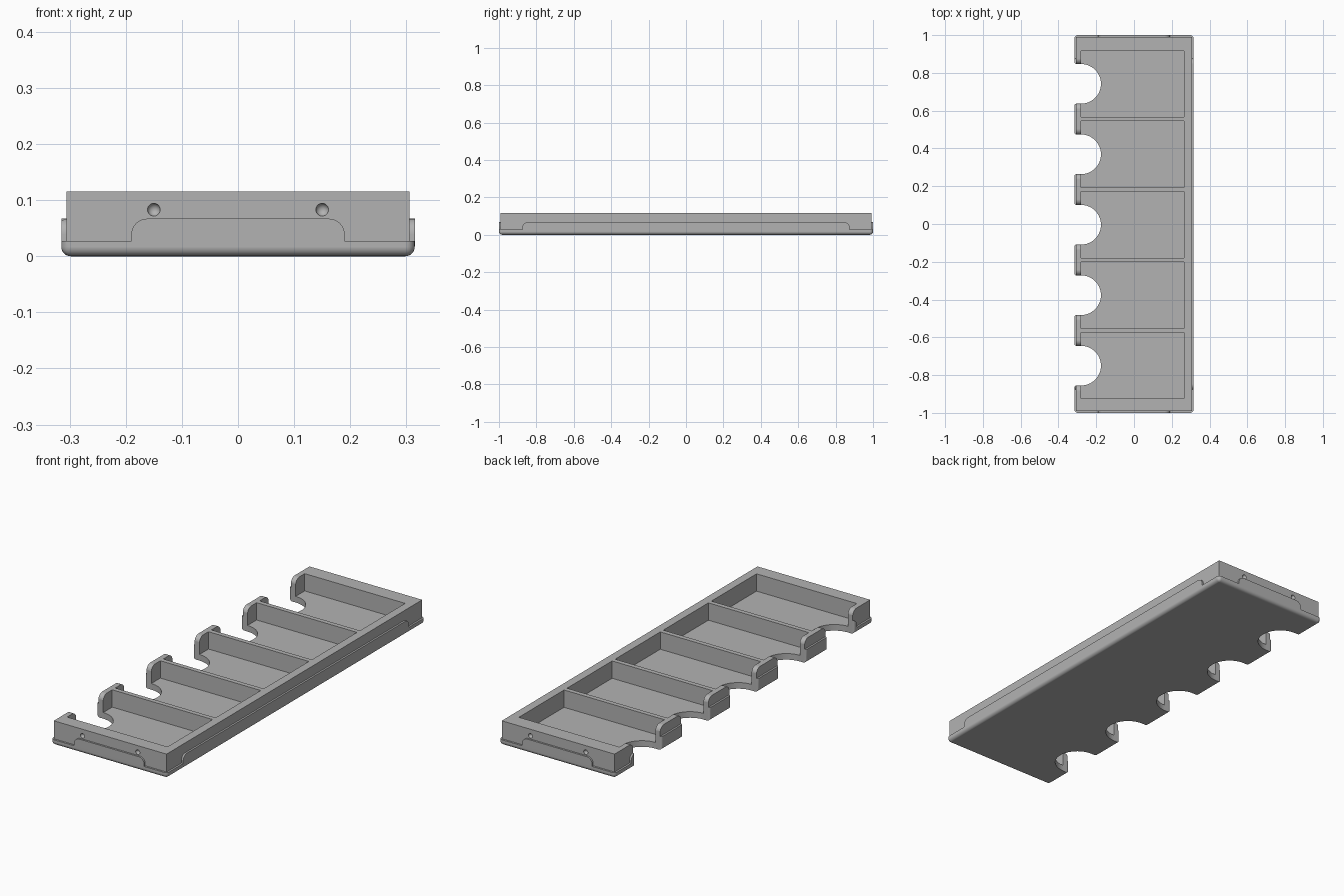
import bpy, bmesh, math
from mathutils import Vector, Matrix

old = bpy.data.objects.get("Cube")
if old:
    bpy.data.objects.remove(old, do_unlink=True)

HX, HY, TOP = 0.315, 1.0, 0.115      # half width, half length, height
STEP, SKIRT, INSET = 0.027, 0.067, 0.009
FLOOR = 0.03
NOTCH_X, NOTCH_R = -0.28, 0.105
PITCH, FIRST = 0.373, -0.75

grey = bpy.data.materials.new("mid grey")
grey.use_nodes = True
grey.diffuse_color = (0.45, 0.45, 0.45, 1)
grey.node_tree.nodes["Principled BSDF"].inputs["Base Color"].default_value = (0.45, 0.45, 0.45, 1)


def finish(name, bm):
    bmesh.ops.recalc_face_normals(bm, faces=bm.faces)
    mesh = bpy.data.meshes.new(name)
    bm.to_mesh(mesh)
    bm.free()
    mesh.materials.append(grey)
    ob = bpy.data.objects.new(name, mesh)
    bpy.context.collection.objects.link(ob)
    return ob


def box(name, lo, hi):
    bm = bmesh.new()
    bmesh.ops.create_cube(bm, size=1)
    lo, hi = Vector(lo), Vector(hi)
    for v in bm.verts:
        v.co = (lo + hi) / 2 + v.co * (hi - lo)
    return finish(name, bm)


def prism(name, points, place, lo, hi):
    """Extrude a 2D outline between two depths; place maps (u, v, depth) to a position."""
    bm = bmesh.new()
    rings = [[bm.verts.new(place(u, v, d)) for u, v in points] for d in (lo, hi)]
    bm.faces.new(rings[0])
    bm.faces.new(rings[1])
    n = len(points)
    for i in range(n):
        j = (i + 1) % n
        bm.faces.new((rings[0][i], rings[0][j], rings[1][j], rings[1][i]))
    return finish(name, bm)


def arc(cx, cy, r, start, end, steps=8):
    angles = [math.radians(start + (end - start) * i / steps) for i in range(steps + 1)]
    return [(cx + r * math.cos(a), cy + r * math.sin(a)) for a in angles]


def mirrored(half):
    """Complete an outline by mirroring it in its first coordinate."""
    return half + [(-u, v) for u, v in reversed(half)]


def cut(target, cutter):
    mod = target.modifiers.new("cut", 'BOOLEAN')
    mod.operation, mod.solver, mod.object = 'DIFFERENCE', 'EXACT', cutter
    bpy.context.view_layer.objects.active = target
    bpy.ops.object.modifier_apply(modifier=mod.name)
    bpy.data.objects.remove(cutter, do_unlink=True)


# Solid block with rounded bottom and upright edges
bm = bmesh.new()
bmesh.ops.create_cube(bm, size=1)
for v in bm.verts:
    v.co = (v.co.x * 2 * HX, v.co.y * 2 * HY, (v.co.z + 0.5) * TOP)
edges = [e for e in bm.edges if any(v.co.z < 0.01 for v in e.verts)]
bmesh.ops.bevel(bm, geom=edges, offset=0.017, segments=6, profile=0.5, affect='EDGES')
tray = finish("tray", bm)


# Recess the upper sides, leaving a raised skirt in the middle of each
def skirt_outline(half, reach, r=0.028):
    corner = arc(half - r, SKIRT - r, r, 90, 0)
    return mirrored([(reach, 0.2), (reach, STEP), (half, STEP)] + corner[::-1])


for s in (-1, 1):
    cut(tray, prism("side_recess", skirt_outline(0.875, 1.1),
                    lambda u, v, d: (s * d, u, v), HX - INSET, 0.4))
    cut(tray, prism("end_recess", skirt_outline(0.19, 0.4),
                    lambda u, v, d: (u, s * d, v), HY - INSET, 1.1))

# Pockets, finger notches and rounded notch shoulders
for i in range(5):
    y = FIRST + i * PITCH
    cut(tray, box("pocket", (-0.28, y - 0.175, FLOOR), (0.265, y + 0.175, 0.2)))
    m = 0.01
    half = [(0.15, 0.4), (NOTCH_R + m, 0.32)]
    half += arc(NOTCH_R + m, HX - m, m, 90, 180, 5)
    half += arc(0, -NOTCH_X, NOTCH_R, 0, -90, 16)[:-1]
    plan = half + [(0, -NOTCH_X - NOTCH_R)] + [(-u, v) for u, v in reversed(half)]
    cut(tray, prism("finger_notch", plan,
                    lambda u, v, d: (-v, y + u, d), -0.05, 0.2))
    r, w = 0.03, NOTCH_R - 0.0005
    shoulder = [(w + r, 0.2)] + arc(w + r, TOP - r, r, 90, 180)
    cut(tray, prism("notch_shoulder", mirrored(shoulder),
                    lambda u, v, d: (d, y + u, v), -0.4, -0.275))

# Small round dents in both ends
for s in (-1, 1):
    for x in (-0.15, 0.15):
        bm = bmesh.new()
        bmesh.ops.create_uvsphere(bm, u_segments=20, v_segments=11, radius=0.0115,
                                  matrix=Matrix.Translation((x, s * (HY - INSET + 0.001), 0.083)))
        cut(tray, finish("dent", bm))

# Smooth the fillets, keep edges crisp
bpy.ops.object.select_all(action='DESELECT')
tray.select_set(True)
bpy.context.view_layer.objects.active = tray
bpy.ops.object.shade_smooth_by_angle(angle=math.radians(30))
weighted = tray.modifiers.new("weighted normals", 'WEIGHTED_NORMAL')
weighted.keep_sharp = True
